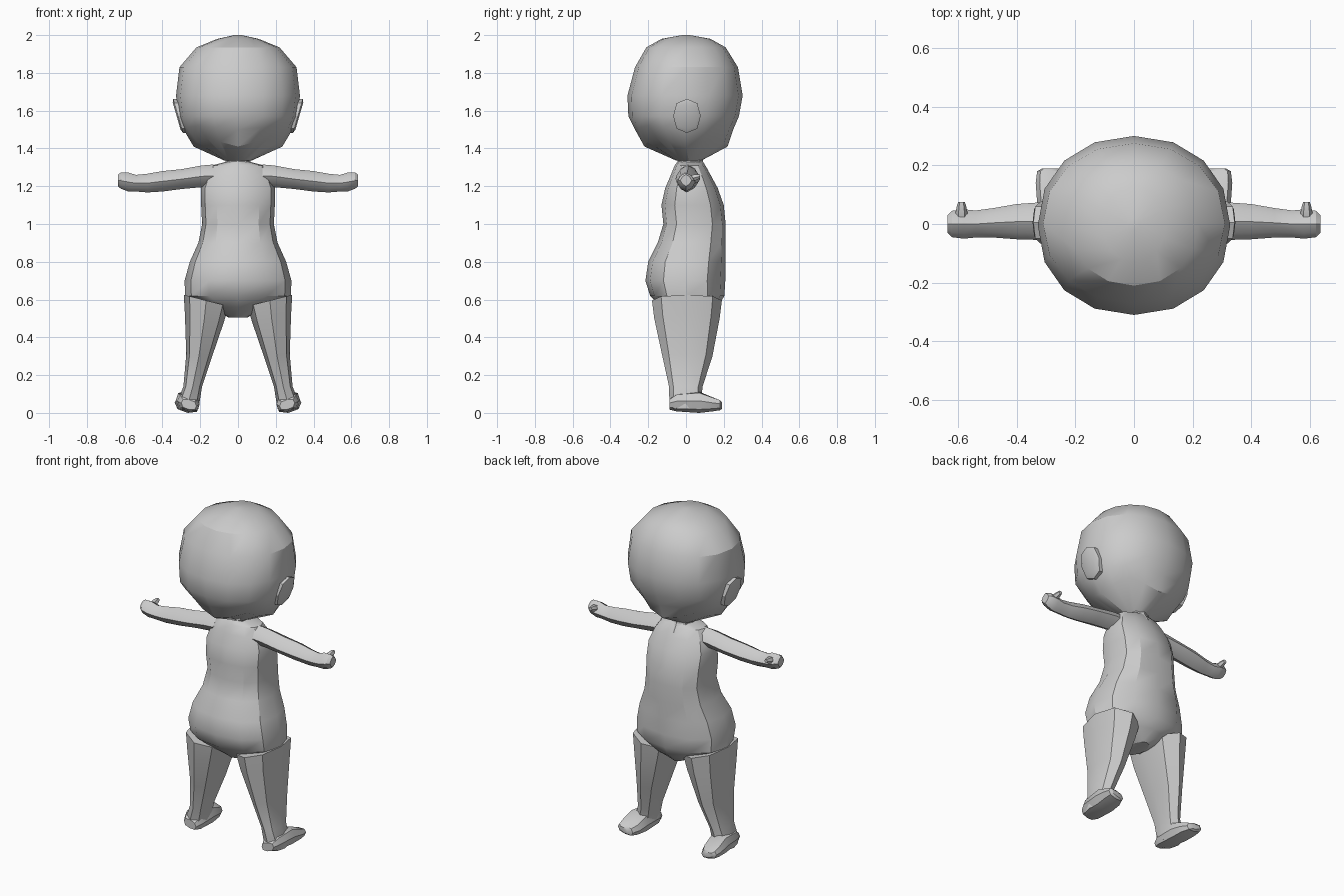
import bpy, bmesh, math
from mathutils import Vector

skin = bpy.data.materials.new("light_grey")
skin.diffuse_color = (0.6, 0.6, 0.6, 1)


def spow(v, p):
    return math.copysign(abs(v) ** (2 / p), v)


def ring(c, U, V, n=8, p=2.0, lift=0.0):
    """Superellipse section spanned by U and V; lift raises its diagonals."""
    c, U, V = Vector(c), Vector(U), Vector(V)
    pts = []
    for i in range(n):
        a = 2 * math.pi * i / n
        q = c + U * spow(math.cos(a), p) + V * spow(math.sin(a), p)
        q.z += lift * math.sin(2 * a) ** 2
        pts.append(q)
    return pts


def loft(name, rings, mirror=False):
    """Skin a closed body over the rings, optionally copied across x."""
    bm = bmesh.new()
    vs = [[bm.verts.new(p) for p in r] for r in rings]
    n = len(rings[0])
    for a, b in zip(vs, vs[1:]):
        for i in range(n):
            j = (i + 1) % n
            bm.faces.new((a[i], a[j], b[j], b[i]))
    bm.faces.new(vs[0][::-1])
    bm.faces.new(vs[-1])
    bmesh.ops.recalc_face_normals(bm, faces=bm.faces)
    me = bpy.data.meshes.new(name)
    bm.to_mesh(me)
    bm.free()
    ob = bpy.data.objects.new(name, me)
    bpy.context.collection.objects.link(ob)
    me.materials.append(skin)
    if mirror:
        ob.modifiers.new("Mirror", 'MIRROR')
    bpy.ops.object.select_all(action='DESELECT')
    ob.select_set(True)
    bpy.context.view_layer.objects.active = ob
    bpy.ops.object.shade_smooth_by_angle(angle=math.radians(30))
    return ob


def level(z, hx, y0, y1, n, p, lift=0.0):
    """Horizontal section from half width and depth range."""
    return ring((0, (y0 + y1) / 2, z), (hx, 0, 0), (0, (y1 - y0) / 2, 0), n, p, lift)


# Head, with the jaw line rising at the corners
loft("head", [level(z, hx, a, b, 16, p, l) for z, hx, a, b, p, l in [
    (1.335, .07, -.05, .08, 2, 0),
    (1.41, .235, -.22, .22, 2.1, .05),
    (1.50, .288, -.27, .25, 2.2, .02),
    (1.57, .315, -.305, .28, 2.2, 0),
    (1.68, .328, -.31, .30, 2.15, 0),
    (1.83, .31, -.27, .275, 2.1, 0),
    (1.935, .22, -.21, .21, 2.1, 0),
    (1.98, .11, -.13, .13, 2, 0),
    (2.0, .02, -.02, .02, 2, 0)]])

# Ears, leaning outward at the top
ear = []
for off, s in [(-.05, 1), (.008, 1), (.016, .8)]:
    ear.append(ring((.309 + off, .005, 1.572), (0, .073 * s, 0),
                    (.026 * s, 0, .09 * s), 8, 2.4))
loft("ear", ear, True)

# Neck
loft("neck", [level(z, hx, a, b, 8, 2) for z, hx, a, b in [
    (1.28, .10, -.07, .12), (1.33, .065, -.045, .09), (1.39, .07, -.04, .09)]])

# Torso from crotch to shoulders
loft("torso", [level(z, hx, a, b, 12, p) for z, hx, a, b, p in [
    (.505, .05, -.06, .11, 2),
    (.56, .15, -.13, .17, 2.2),
    (.62, .28, -.19, .203, 2.3),
    (.70, .283, -.215, .208, 2.3),
    (.80, .255, -.20, .21, 2.4),
    (.90, .21, -.15, .21, 2.4),
    (1.0, .19, -.12, .21, 2.5),
    (1.10, .195, -.13, .20, 2.5),
    (1.19, .197, -.11, .168, 2.4),
    (1.26, .172, -.08, .13, 2.3),
    (1.31, .14, -.06, .10, 2.2),
    (1.33, .06, -.045, .085, 2)]])

# Arms with a soft diamond section, ending in mitten hands
loft("arm", [ring((x, y, (z0 + z1) / 2), (0, hy, 0), (0, 0, (z1 - z0) / 2), 8, 1.5)
             for x, y, hy, z0, z1 in [
    (.13, .01, .06, 1.195, 1.315),
    (.19, .01, .063, 1.195, 1.31),
    (.30, .01, .065, 1.185, 1.29),
    (.40, .008, .06, 1.172, 1.28),
    (.48, .004, .05, 1.167, 1.266),
    (.54, .0, .046, 1.172, 1.26),
    (.58, .0, .05, 1.172, 1.272),
    (.62, .0, .045, 1.187, 1.272),
    (.636, .0, .03, 1.2, 1.262)]], True)

# Thumbs
loft("thumb", [ring((.588, y, z), (r, 0, 0), (0, 0, r), 6)
               for y, z, r in [(.01, 1.235, .022), (.035, 1.242, .021),
                               (.065, 1.25, .015), (.075, 1.252, .011)]], True)

# Legs, tops sloping down toward the crotch
loft("leg", [ring(((x0 + x1) / 2, (y0 + y1) / 2, z),
                  ((x1 - x0) / 2, 0, k), (0, (y1 - y0) / 2, 0), 8, 2.3)
             for z, x0, x1, y0, y1, k in [
    (.595, .05, .287, -.18, .19, .03),
    (.50, .075, .281, -.168, .178, .02),
    (.30, .14, .274, -.125, .14, .01),
    (.14, .19, .289, -.09, .088, 0),
    (.06, .203, .32, -.088, .08, 0),
    (.02, .21, .318, -.08, .075, 0)]], True)

# Feet, lofted from heel to toe
loft("foot", [ring(((x0 + x1) / 2, y, (z0 + z1) / 2),
                   ((x1 - x0) / 2, 0, .008), (0, 0, (z1 - z0) / 2), 8, 2.8)
              for y, x0, x1, z0, z1 in [
    (-.088, .22, .30, .018, .07),
    (-.05, .203, .32, .008, .10),
    (.07, .203, .33, 0, .112),
    (.14, .21, .335, .008, .083),
    (.18, .23, .33, .014, .067),
    (.19, .255, .312, .025, .055)]], True)
